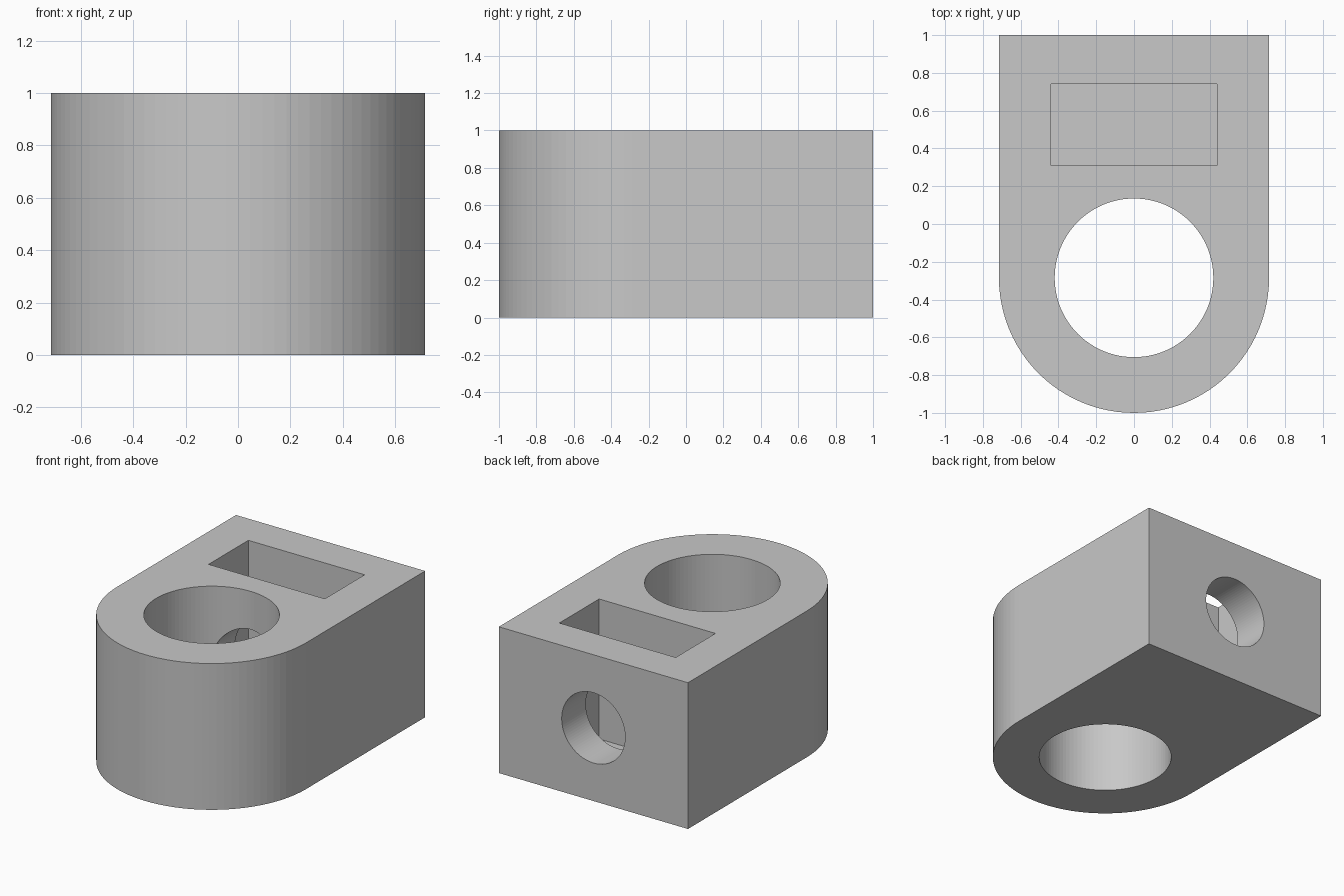
import bpy, bmesh
from math import pi, cos, sin
from mathutils import Matrix, Vector

if "Cube" in bpy.data.objects:
    bpy.data.objects.remove(bpy.data.objects["Cube"], do_unlink=True)

HALF_W = 0.715          # half width and radius of the rounded end
EYE_Y = HALF_W - 1      # centre of the rounded end and the large bore
HEIGHT = 1.0
SIDES = 96

grey = bpy.data.materials.new("light_grey")
grey.use_nodes = True
colour = (0.58, 0.58, 0.58, 1)
grey.diffuse_color = colour
grey.node_tree.nodes["Principled BSDF"].inputs["Base Color"].default_value = colour


def add_object(name, bm):
    bmesh.ops.recalc_face_normals(bm, faces=bm.faces)
    mesh = bpy.data.meshes.new(name)
    bm.to_mesh(mesh)
    bm.free()
    mesh.materials.append(grey)
    obj = bpy.data.objects.new(name, mesh)
    bpy.context.collection.objects.link(obj)
    return obj


def prism(name, outline, height):
    bm = bmesh.new()
    face = bm.faces.new([bm.verts.new((x, y, 0)) for x, y in outline])
    grown = bmesh.ops.extrude_face_region(bm, geom=[face])["geom"]
    top = [v for v in grown if isinstance(v, bmesh.types.BMVert)]
    bmesh.ops.translate(bm, verts=top, vec=(0, 0, height))
    return add_object(name, bm)


def cylinder(name, radius, length, centre, rotation=Matrix()):
    bm = bmesh.new()
    bmesh.ops.create_cone(bm, cap_ends=True, segments=SIDES, radius1=radius,
                          radius2=radius, depth=length,
                          matrix=Matrix.Translation(centre) @ rotation)
    return add_object(name, bm)


def box(name, low, high):
    low, high = Vector(low), Vector(high)
    bm = bmesh.new()
    bmesh.ops.create_cube(bm, size=1, matrix=Matrix.Translation((low + high) / 2)
                          @ Matrix.Diagonal((high - low).to_4d()))
    return add_object(name, bm)


# Body: square at the back, half round at the front
steps = SIDES // 2
arc = [(HALF_W * cos(pi + pi * i / steps), EYE_Y + HALF_W * sin(pi + pi * i / steps))
       for i in range(steps + 1)]
body = prism("clamp_body", arc + [(HALF_W, 1), (-HALF_W, 1)], HEIGHT)

# Large vertical bore, blind nut pocket, and screw hole from the back to the bore
cutters = [
    cylinder("shaft_bore_cutter", 0.42, 2, (0, EYE_Y, HEIGHT / 2)),
    box("nut_pocket_cutter", (-0.44, 0.31, 0.043), (0.44, 0.74, 1.2)),
    cylinder("screw_hole_cutter", 0.24, 1.4, (0, EYE_Y + 0.7, HEIGHT / 2),
             Matrix.Rotation(pi / 2, 4, "X")),
]
bpy.context.view_layer.objects.active = body
for cutter in cutters:
    cutter.hide_render = True
    mod = body.modifiers.new(cutter.name, "BOOLEAN")
    mod.operation = "DIFFERENCE"
    mod.solver = "EXACT"
    mod.object = cutter
    bpy.ops.object.modifier_apply(modifier=mod.name)
    bpy.data.objects.remove(cutter, do_unlink=True)
